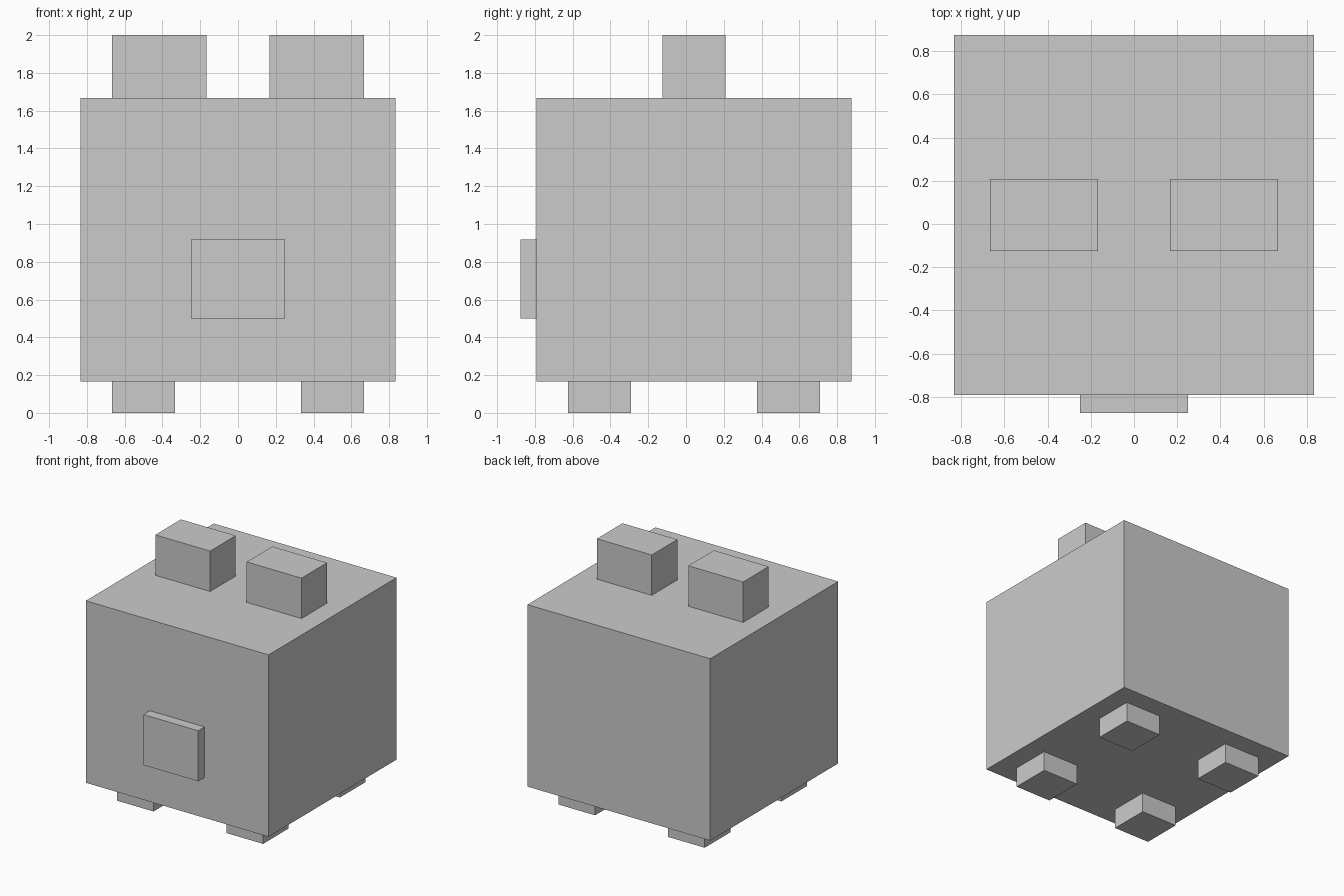
import bpy

if "Cube" in bpy.data.objects:
    bpy.data.objects.remove(bpy.data.objects["Cube"])

U = 1 / 24  # model grid unit


def box(name, x, y, z):
    """Axis-aligned box from (min, max) ranges in grid units."""
    ranges = (x, y, z)
    bpy.ops.mesh.primitive_cube_add(size=1, location=[(a + b) / 2 * U for a, b in ranges])
    obj = bpy.context.object
    obj.name = name
    obj.scale = [(b - a) * U for a, b in ranges]
    bpy.ops.object.transform_apply(location=False, rotation=False, scale=True)
    return obj


# Body and snout
box("body", (-20, 20), (-19, 21), (4, 40))
box("snout", (-6, 6), (-21, -19), (12, 22))

# Ears and feet, mirrored left and right
for side, s in (("left", -1), ("right", 1)):
    box(f"{side}_ear", sorted((4 * s, 16 * s)), (-3, 5), (40, 48))
    for end, y in (("front", (-15, -7)), ("back", (9, 17))):
        box(f"{end}_{side}_foot", sorted((8 * s, 16 * s)), y, (0, 4))
